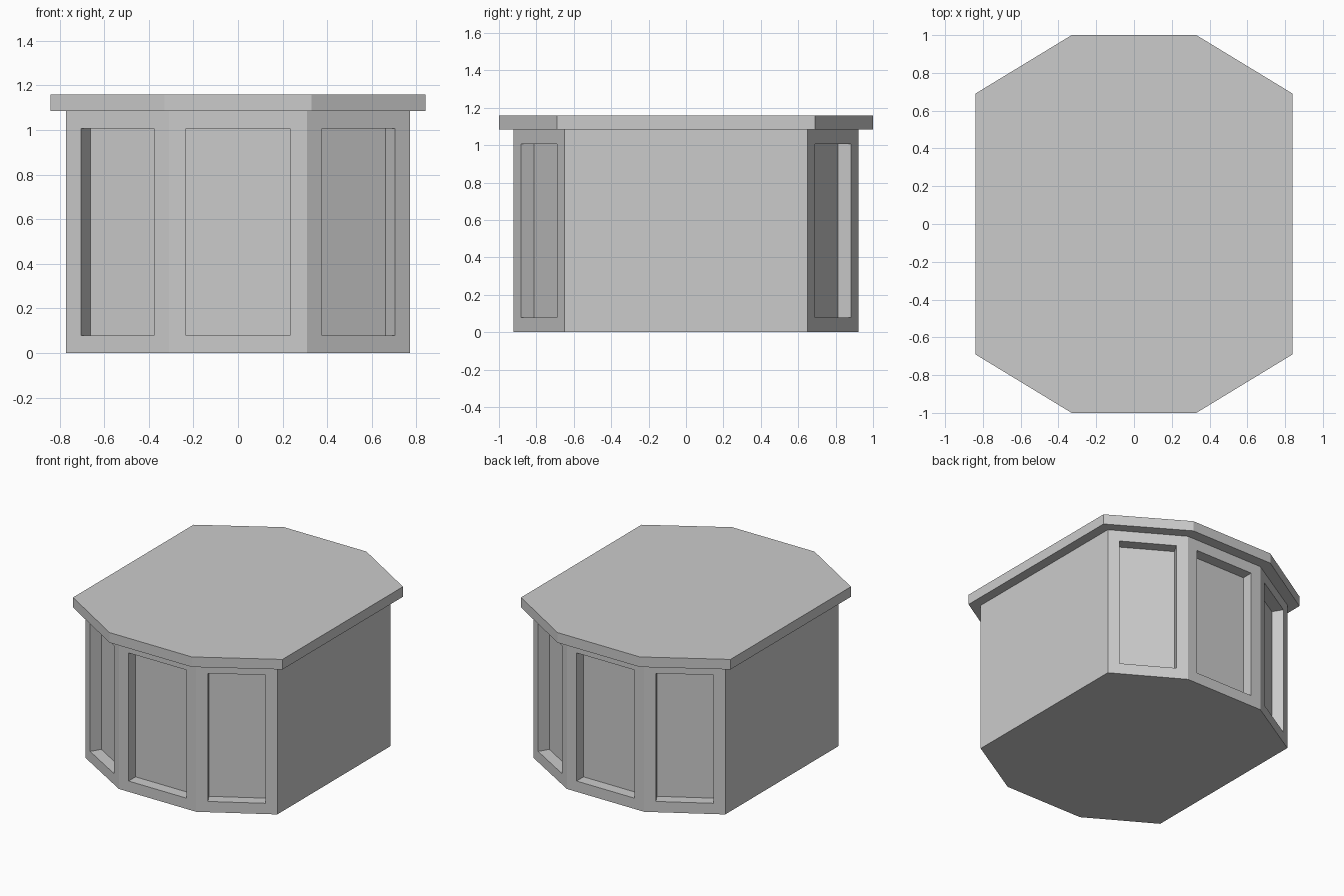
import bpy
import bmesh

cube = bpy.data.objects.get("Cube")
if cube:
    bpy.data.objects.remove(cube, do_unlink=True)

# Single plain material
GREY = (0.6, 0.6, 0.6, 1.0)
grey = bpy.data.materials.new("plain_grey")
grey.use_nodes = True
grey.diffuse_color = GREY
grey.node_tree.nodes["Principled BSDF"].inputs["Base Color"].default_value = GREY


def octagon_prism(x_in, x_out, y_in, y_out, z0, z1):
    """Stretched octagon, symmetric in x and y, extruded upwards."""
    quarter = [(x_out, y_in), (x_in, y_out)]
    half = quarter + [(-x, y) for x, y in reversed(quarter)]
    ring = half + [(-x, -y) for x, y in half]
    bm = bmesh.new()
    base = bm.faces.new([bm.verts.new((x, y, z0)) for x, y in ring])
    top = bmesh.ops.extrude_face_region(bm, geom=[base], use_keep_orig=True)
    verts = [v for v in top["geom"] if isinstance(v, bmesh.types.BMVert)]
    bmesh.ops.translate(bm, verts=verts, vec=(0, 0, z1 - z0))
    bmesh.ops.recalc_face_normals(bm, faces=bm.faces)
    return bm


def finish(name, bm):
    mesh = bpy.data.meshes.new(name)
    bm.to_mesh(mesh)
    bm.free()
    mesh.materials.append(grey)
    obj = bpy.data.objects.new(name, mesh)
    bpy.context.collection.objects.link(obj)
    return obj


# Base with recessed panels on the three front and three back faces
MARGIN, DEPTH = 0.078, 0.08
bm = octagon_prism(0.31, 0.77, 0.65, 0.922, 0, 1.085)
bm.normal_update()
panels = [f for f in bm.faces if abs(f.normal.y) > 0.3]
bmesh.ops.inset_individual(bm, faces=panels, thickness=MARGIN, use_even_offset=True)
for face in bmesh.ops.extrude_discrete_faces(bm, faces=panels)["faces"]:
    face.normal_update()
    bmesh.ops.translate(bm, verts=face.verts, vec=-face.normal * DEPTH)
bmesh.ops.recalc_face_normals(bm, faces=bm.faces)
finish("panelled_base", bm)

# Overhanging top slab
finish("top_slab", octagon_prism(0.33, 0.84, 0.69, 1.0, 1.085, 1.158))
